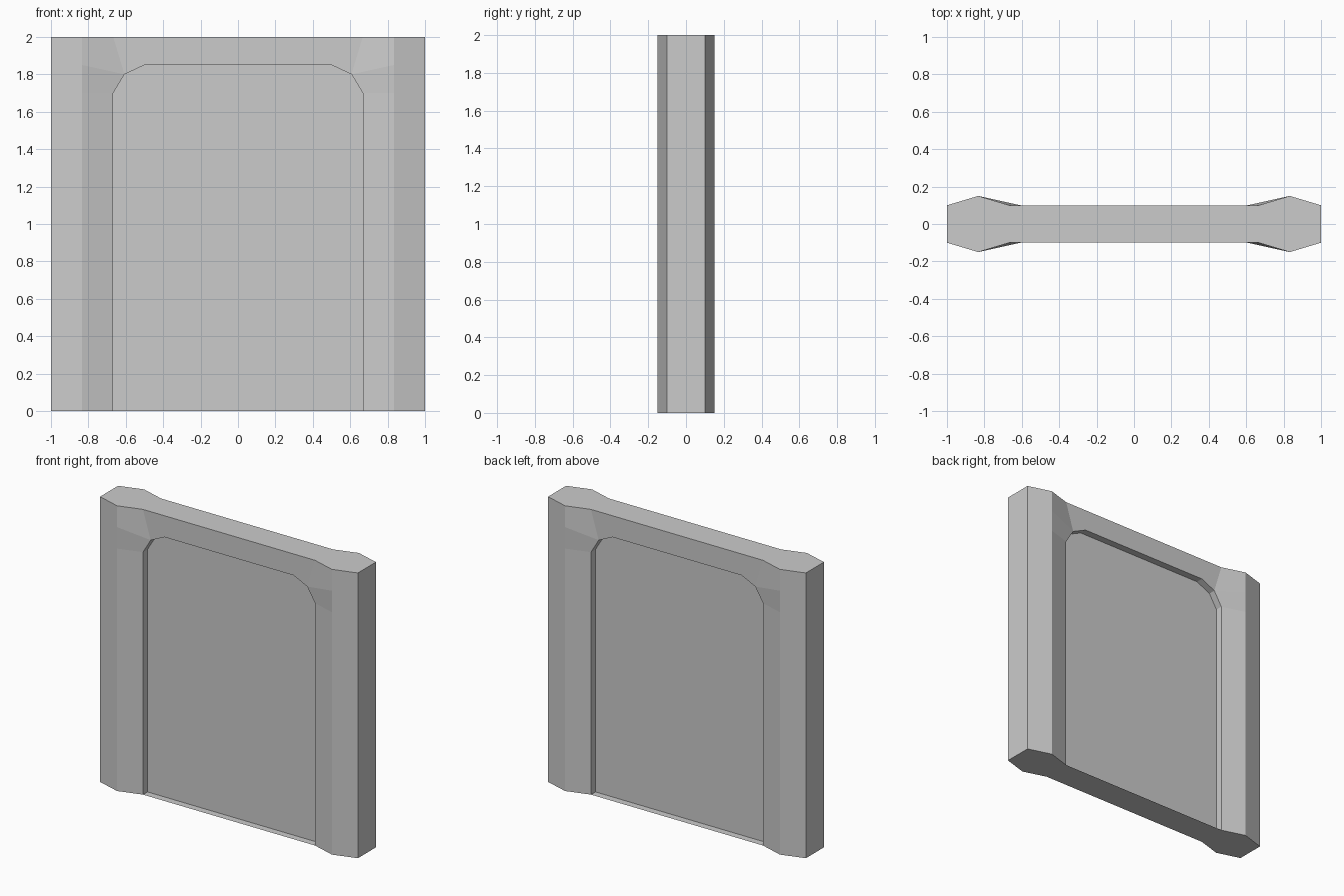
import bpy, bmesh
from mathutils import Vector

if "Cube" in bpy.data.objects:
    bpy.data.objects.remove(bpy.data.objects["Cube"])

H = 2.0
OUT, RIDGE, REVEAL = 0.10, 0.15, 0.05      # half depths: frame face, column ridge, panel
XR, XI = 0.833, 0.667                      # column ridge and opening edge
ARCH = [(XI, 0), (XI, 1.7), (0.607, 1.8), (0.5, 1.85), (0, 1.85)]


def make_part(name, faces):
    """Quarter model (x>0, y<0) mirrored to all sides; each face is (points, outward hint)."""
    bm = bmesh.new()
    for pts, hint in faces:
        f = bm.faces.new([bm.verts.new(p) for p in pts])
        f.normal_update()
        if f.normal.dot(Vector(hint)) < 0:
            f.normal_flip()
    bmesh.ops.remove_doubles(bm, verts=bm.verts, dist=1e-5)
    mesh = bpy.data.meshes.new(name)
    bm.to_mesh(mesh)
    bm.free()
    ob = bpy.data.objects.new(name, mesh)
    bpy.context.collection.objects.link(ob)
    mod = ob.modifiers.new("mirror", 'MIRROR')
    mod.use_axis = (True, True, False)
    mod.merge_threshold = 0.0001
    return ob


FRONT = (0, -1, 0)
arch = [(x, -OUT, z) for x, z in ARCH]
inner = [(x, -REVEAL, z) for x, z in ARCH]
ridge = [(XR, -RIDGE, z) for z in (0, 1.7, 1.85, H)]
top_corner = (XI, -OUT, H)
faces = []

# column: outer end and outer slope
faces.append(([(1, 0, 0), (1, -OUT, 0), (1, -OUT, H), (1, 0, H)], (1, 0, 0)))
faces.append(([(1, -OUT, 0), (1, -OUT, H)] + ridge[::-1], FRONT))

# column: inner slope, turning into the lintel at the top
side = arch[:3] + [top_corner]
for i in range(3):
    faces.append(([ridge[i], ridge[i + 1], side[i + 1], side[i]], FRONT))

# flat lintel
faces.append(([arch[2], arch[3], arch[4], (0, -OUT, H), top_corner], FRONT))

# reveal around the opening
for i in range(4):
    hint = (-1, 0, -0.5) if i < 2 else (-0.5, 0, -1)
    faces.append(([arch[i], arch[i + 1], inner[i + 1], inner[i]], hint))

# top and bottom caps
plan = [(0, 0), (1, 0), (1, -OUT), (XR, -RIDGE), (XI, -OUT), (0, -OUT)]
for z, d in ((H, 1), (0, -1)):
    faces.append(([(x, y, z) for x, y in plan], (0, 0, d)))

make_part("door_frame", faces)

# recessed panel on both sides
make_part("recessed_panel", [(inner + [(0, -REVEAL, 0)], FRONT)])
